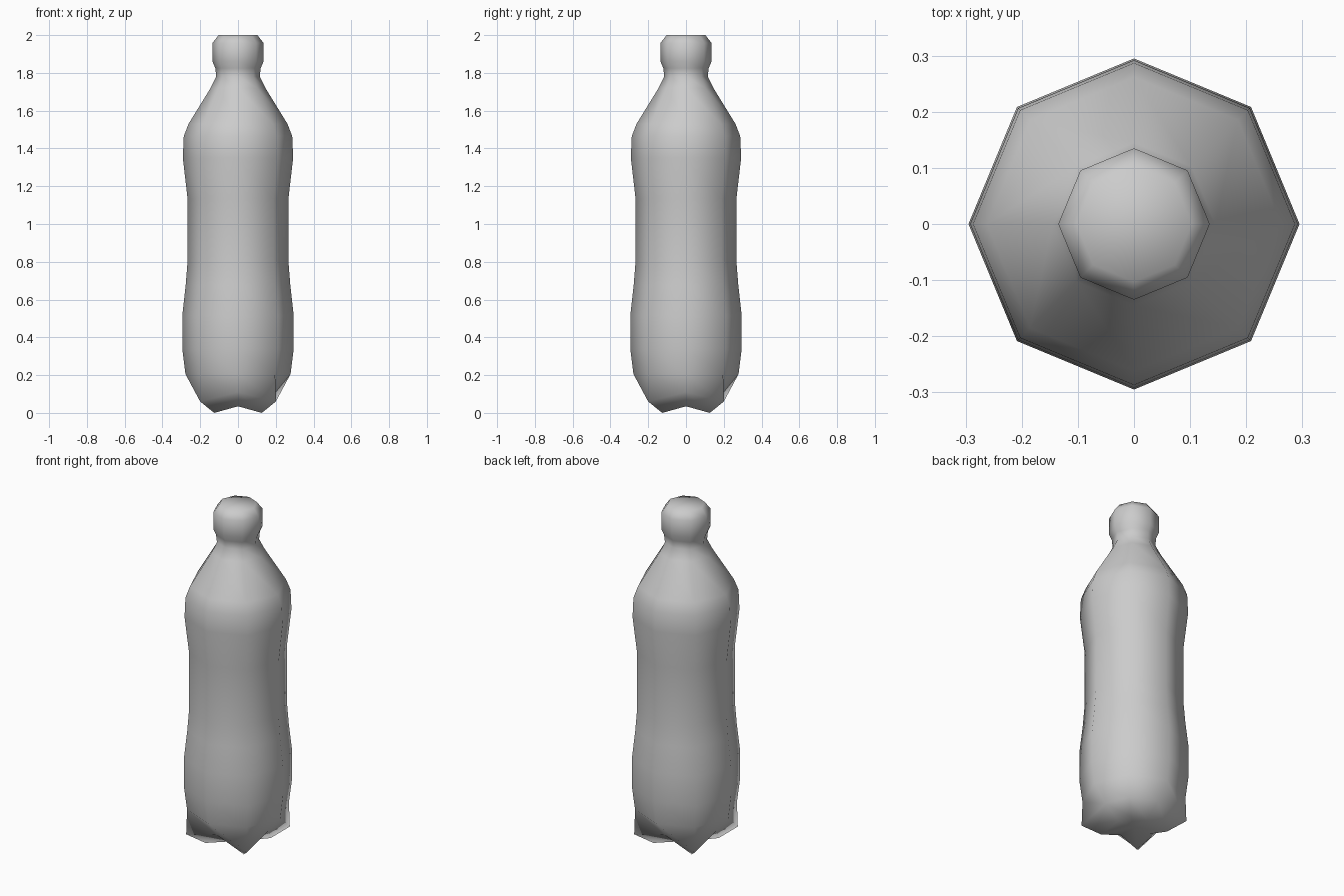
import bpy, bmesh
from math import cos, sin, pi

if "Cube" in bpy.data.objects:
    bpy.data.objects.remove(bpy.data.objects["Cube"])

SIDES = 8
# (radius, height) of each ring, from the cap down to the start of the foot
PROFILE = [(0.103, 2.0), (0.135, 1.958), (0.135, 1.86), (0.12, 1.825),
           (0.115, 1.78), (0.145, 1.72), (0.262, 1.53), (0.287, 1.465),
           (0.292, 1.35), (0.267, 1.135), (0.267, 0.80), (0.277, 0.675),
           (0.295, 0.515), (0.295, 0.34), (0.278, 0.205)]
# Foot rings: (radius, height) in the grooves, then on the four feet
FEET = [((0.20, 0.11), (0.283, 0.06)),
        ((0.11, 0.035), (0.178, 0.0))]

bm = bmesh.new()


def ring(groove, foot):
    verts = []
    for i in range(SIDES):
        r, z = foot if i % 2 else groove
        a = 2 * pi * i / SIDES
        verts.append(bm.verts.new((r * cos(a), r * sin(a), z)))
    return verts


# Octagonal body and four-lobed base
rings = [ring(p, p) for p in PROFILE] + [ring(g, f) for g, f in FEET]
for upper, lower in zip(rings, rings[1:]):
    for i in range(SIDES):
        j = (i + 1) % SIDES
        bm.faces.new((upper[i], lower[i], lower[j], upper[j]))

# Flat cap top and dimpled underside
bm.faces.new(rings[0])
centre = bm.verts.new((0, 0, 0.035))
for i in range(SIDES):
    bm.faces.new((rings[-1][i], centre, rings[-1][(i + 1) % SIDES]))

bmesh.ops.recalc_face_normals(bm, faces=bm.faces[:])
for f in bm.faces:
    f.smooth = True
mesh = bpy.data.meshes.new("bottle")
bm.to_mesh(mesh)
bm.free()
bpy.context.collection.objects.link(bpy.data.objects.new("bottle", mesh))
